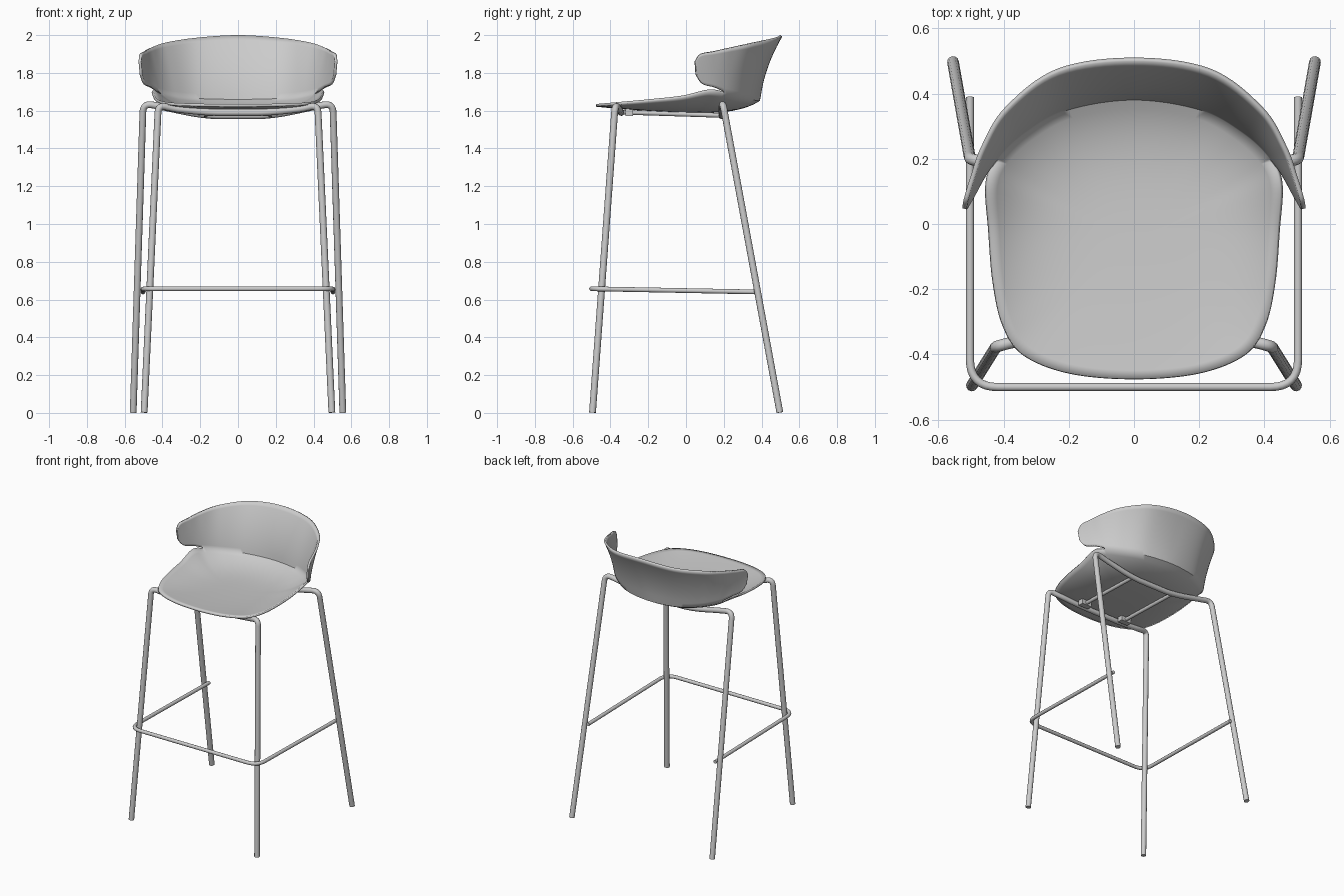
import bpy
import bmesh
from mathutils import Vector

cube = bpy.data.objects.get("Cube")
if cube:
    bpy.data.objects.remove(cube, do_unlink=True)

grey = bpy.data.materials.new("light_grey")
grey.use_nodes = True
colour = (0.6, 0.6, 0.6, 1)
grey.diffuse_color = colour
grey.node_tree.nodes["Principled BSDF"].inputs["Base Color"].default_value = colour


def flip(p):
    return Vector((-p[0], p[1], p[2]))


def smooth_line(points, steps=8):
    """Smooth curve through points; ends on x = 0 continue mirrored."""
    pts = [Vector(p) for p in points]
    first = flip(pts[1]) if abs(pts[0].x) < 1e-6 else 2 * pts[0] - pts[1]
    last = flip(pts[-2]) if abs(pts[-1].x) < 1e-6 else 2 * pts[-1] - pts[-2]
    pts = [first] + pts + [last]
    out = []
    for a, b, c, d in zip(pts, pts[1:], pts[2:], pts[3:]):
        for i in range(steps):
            t = i / steps
            out.append(0.5 * (2 * b + (c - a) * t + (2 * a - 5 * b + 4 * c - d) * t ** 2
                              + (3 * b - a - 3 * c + d) * t ** 3))
    return out + [pts[-2]]


def rounded(points, radius, steps=8):
    """Polyline with rounded corners."""
    pts = [Vector(p) for p in points]
    out = [pts[0]]
    for a, b, c in zip(pts, pts[1:], pts[2:]):
        r = min(radius, (a - b).length * 0.48, (c - b).length * 0.48)
        p, q = b + (a - b).normalized() * r, b + (c - b).normalized() * r
        for i in range(steps + 1):
            t = i / steps
            out.append(p * (1 - t) ** 2 + b * 2 * t * (1 - t) + q * t ** 2)
    return out + [pts[-1]]


def tube(name, points, radius):
    curve = bpy.data.curves.new(name, "CURVE")
    curve.dimensions = "3D"
    curve.bevel_depth = radius
    curve.bevel_resolution = 4
    curve.use_fill_caps = True
    spline = curve.splines.new("POLY")
    spline.points.add(len(points) - 1)
    for sp, p in zip(spline.points, points):
        sp.co = (*p, 1)
    spline.use_smooth = True
    curve.materials.append(grey)
    obj = bpy.data.objects.new(name, curve)
    bpy.context.collection.objects.link(obj)
    return obj


def symmetric(half):
    return half + [flip(p) for p in reversed(half)]


# Shell outline: seat rim from the back centre round to the front centre
rim = smooth_line([(0, 0.38, 1.66), (0.2, 0.35, 1.664), (0.33, 0.28, 1.678),
                   (0.415, 0.2, 1.7), (0.447, 0.12, 1.712), (0.44, -0.02, 1.68),
                   (0.428, -0.18, 1.662), (0.4, -0.31, 1.65), (0.34, -0.4, 1.642),
                   (0.2, -0.457, 1.637), (0, -0.475, 1.635)])
steps, attached = 8, 3
wing = smooth_line([rim[attached * steps], (0.452, 0.15, 1.723),
                    (0.488, 0.085, 1.742), (0.508, 0.05, 1.79)])
lower = rim[:attached * steps] + wing
upper = smooth_line([(0, 0.498, 2.0), (0.23, 0.465, 1.985), (0.385, 0.35, 1.96),
                     (0.455, 0.235, 1.935), (0.487, 0.145, 1.915),
                     (0.508, 0.075, 1.9), (0.513, 0.045, 1.86)])


def dish(y):
    return 1.6 + 0.035 * (min(y - 0.2, 0) / 0.675) ** 2


bm = bmesh.new()


def grid(rows):
    verts = [[bm.verts.new(p) for p in row] for row in rows]
    for r, s in zip(verts, verts[1:]):
        for i in range(len(r) - 1):
            bm.faces.new((r[i], r[i + 1], s[i + 1], s[i]))


# Seat pan: rings growing from the middle to the rim
centre_y, rings = -0.05, 16
rows = []
for k in range(rings + 1):
    f = max(k / rings, 0.001)
    row = []
    for p in rim:
        y = centre_y + f * (p.y - centre_y)
        row.append(Vector((p.x * f, y, dish(y) + (p.z - dish(p.y)) * f ** 4)))
    rows.append(row)
grid(rows)

# Backrest: wraps round the rear and ends in two free wings
rows = []
for k in range(13):
    v = k / 12
    row = []
    for i, (a, b) in enumerate(zip(lower, upper)):
        p = a.lerp(b, v)
        p.y -= 0.08 * v * (1 - v) * (1 - i / (len(lower) - 1))
        row.append(p)
    rows.append(row)
grid(rows)

bmesh.ops.remove_doubles(bm, verts=bm.verts, dist=0.0012)
bmesh.ops.recalc_face_normals(bm, faces=bm.faces)
bm.normal_update()
if sum(f.normal.z * f.calc_area() for f in bm.faces) < 0:
    bmesh.ops.reverse_faces(bm, faces=bm.faces)
mesh = bpy.data.meshes.new("seat_shell")
bm.to_mesh(mesh)
bm.free()
mesh.materials.append(grey)
shell = bpy.data.objects.new("seat_shell", mesh)
bpy.context.collection.objects.link(shell)
mirror = shell.modifiers.new("mirror", "MIRROR")
mirror.merge_threshold = 0.002
solid = shell.modifiers.new("thickness", "SOLIDIFY")
solid.thickness = 0.014
solid.offset = -1
bpy.context.view_layer.objects.active = shell
shell.select_set(True)
bpy.ops.object.shade_smooth_by_angle(angle=0.9)

# Leg frames: each is one tube bent over the top and sagging under the seat
front = rounded([(0.497, -0.495, 0.002), (0.422, -0.375, 1.63), (0.34, -0.355, 1.61),
                 (0.18, -0.345, 1.592), (0, -0.34, 1.588)], 0.075)
tube("front_leg_frame", symmetric(front[:-1]), 0.018)
back = rounded([(0.555, 0.497, 0.002), (0.502, 0.195, 1.64), (0.4, 0.19, 1.62),
                (0.2, 0.19, 1.578), (0, 0.19, 1.566)], 0.085)
tube("back_leg_frame", symmetric(back[:-1]), 0.018)

# Footrest: U-shaped bar outside the legs
rest = rounded([(0.503, 0.39, 0.64), (0.503, -0.5, 0.657), (0, -0.5, 0.657)], 0.085)
tube("footrest", symmetric(rest[:-1]), 0.0125)

# Rails and mounting pads under the seat
for side, s in (("left", 1), ("right", -1)):
    tube(side + "_seat_rail", [(s * 0.17, -0.345, 1.592), (s * 0.17, 0.19, 1.575)], 0.0125)
    bpy.ops.mesh.primitive_cube_add(size=1, location=(s * 0.17, -0.3, 1.592))
    pad = bpy.context.object
    pad.name = side + "_mounting_pad"
    pad.scale = (0.08, 0.04, 0.04)
    pad.data.materials.append(grey)
